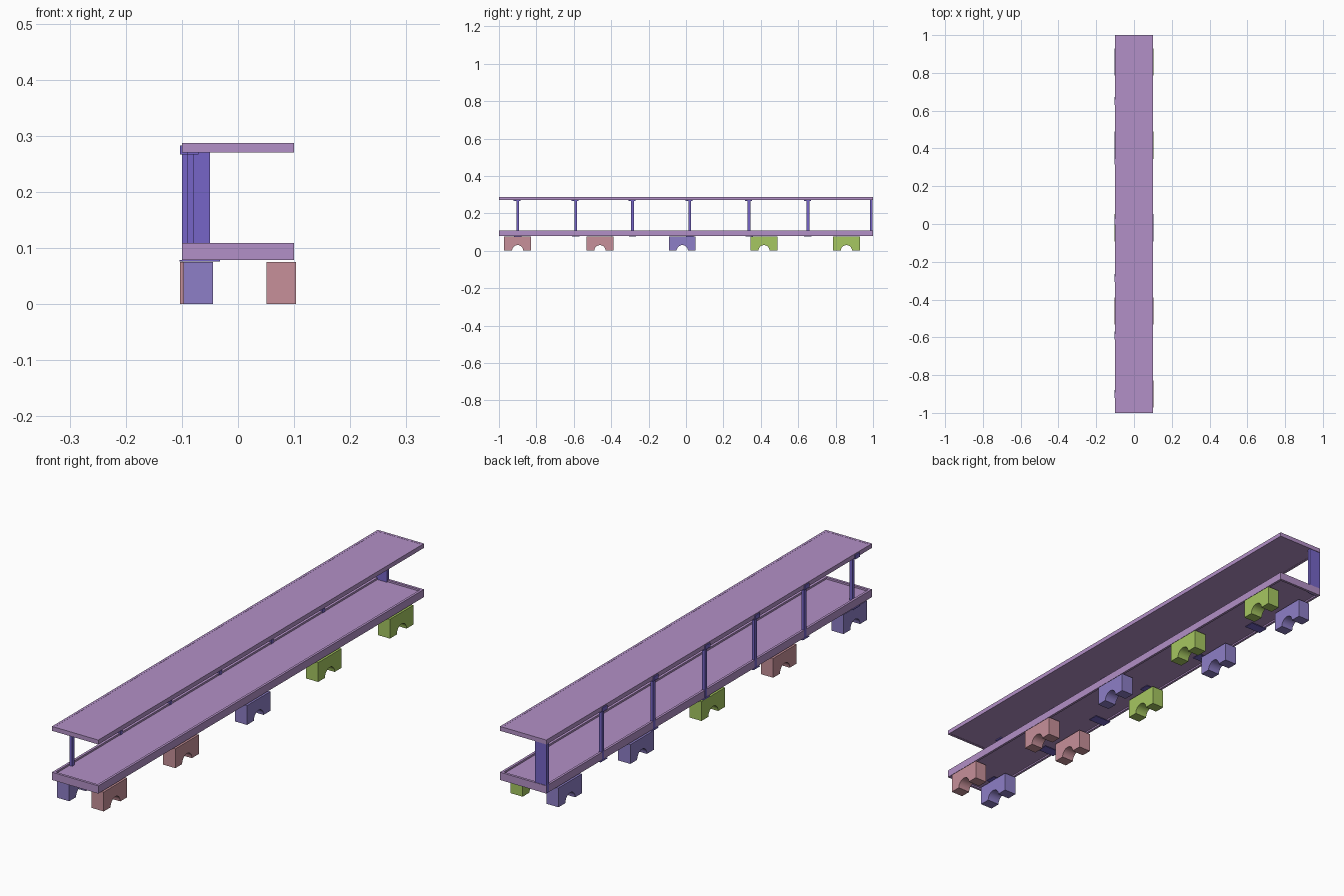
import bpy, bmesh, math

if "Cube" in bpy.data.objects:
    bpy.data.objects.remove(bpy.data.objects["Cube"])

def material(name, rgb):
    m = bpy.data.materials.new(name)
    m.diffuse_color = (*rgb, 1)
    m.use_nodes = True
    m.node_tree.nodes["Principled BSDF"].inputs["Base Color"].default_value = m.diffuse_color
    return m

PURPLE = material("purple", (0.45, 0.28, 0.57))
VIOLET = material("violet", (0.18, 0.13, 0.57))
BLUE = material("blue", (0.27, 0.21, 0.57))
PINK = material("pink", (0.57, 0.28, 0.32))
GREEN = material("green", (0.38, 0.57, 0.12))

def finish(name, bm, mat):
    bmesh.ops.recalc_face_normals(bm, faces=bm.faces)
    me = bpy.data.meshes.new(name)
    bm.to_mesh(me)
    bm.free()
    me.materials.append(mat)
    ob = bpy.data.objects.new(name, me)
    bpy.context.collection.objects.link(ob)
    return ob

def box(name, x, y, z, mat):
    bm = bmesh.new()
    bmesh.ops.create_cube(bm, size=1)
    for v in bm.verts:
        v.co = [r[0] if c < 0 else r[1] for c, r in zip(v.co, (x, y, z))]
    return finish(name, bm, mat)

def shelf(name, z, panel_z):
    # Framed board: panel, two long rails, two end rails
    box(name + "_panel", (-0.09, 0.09), (-0.99, 0.99), panel_z, PURPLE)
    for s, side in ((-1, "left"), (1, "right")):
        box(f"{name}_{side}_rail", sorted((s * 0.09, s * 0.0995)), (-1, 1), z, PURPLE)
    for s, end in ((-1, "front"), (1, "back")):
        box(f"{name}_{end}_rail", (-0.09, 0.09), sorted((s * 0.99, s)), z, PURPLE)

def foot(name, x, y, mat):
    # Block with a half-round notch, extruded along x
    half, r, n = 0.072, 0.03, 16
    prof = [(-half, 0), (-half, 0.075), (half, 0.075), (half, 0)]
    prof += [(r * math.cos(math.pi * i / n), r * math.sin(math.pi * i / n)) for i in range(n + 1)]
    bm = bmesh.new()
    face = bm.faces.new([bm.verts.new((x - 0.026, y + a, b)) for a, b in prof])
    ext = bmesh.ops.extrude_face_region(bm, geom=[face])
    moved = [v for v in ext["geom"] if isinstance(v, bmesh.types.BMVert)]
    bmesh.ops.translate(bm, verts=moved, vec=(0.052, 0, 0))
    ob = finish(name, bm, mat)
    bpy.ops.object.select_all(action='DESELECT')
    ob.select_set(True)
    bpy.context.view_layer.objects.active = ob
    bpy.ops.object.shade_smooth_by_angle(angle=math.radians(30))

# Shelves: recessed lower tray, flush upper board
shelf("lower_shelf", (0.079, 0.109), (0.085, 0.102))
shelf("upper_shelf", (0.27, 0.287), (0.271, 0.2865))

# Slim posts along the left edge with heads, clips and base plates
for i, y in enumerate((-0.9, -0.59, -0.286, 0.02, 0.337, 0.652)):
    x0 = -0.09 if i == 0 else -0.1
    box(f"post_{i}", (x0, x0 + 0.012), (y - 0.007, y + 0.007), (0.079, 0.27), VIOLET)
    box(f"post_head_{i}", (x0, x0 + 0.02), (y - 0.015, y + 0.015), (0.267, 0.272), VIOLET)
    box(f"post_clip_{i}", (-0.103, -0.09), (y - 0.022, y + 0.007), (0.267, 0.283), VIOLET)
    box(f"post_base_{i}", (-0.104, -0.032), (y - 0.02, y + 0.02), (0.076, 0.079), VIOLET)

# Wide plate post at the back end
box("end_post", (-0.1, -0.05), (0.985, 0.998), (0.079, 0.27), VIOLET)

# Two rows of feet
ys = (-0.9, -0.46, -0.02, 0.417, 0.858)
right = (PINK, PINK, BLUE, GREEN, GREEN)
left = (BLUE, PINK, GREEN, BLUE, BLUE)
for i, y in enumerate(ys):
    foot(f"right_foot_{i}", 0.077, y, right[i])
    foot(f"left_foot_{i}", -0.071 if i == 0 else -0.077, y, left[i])
